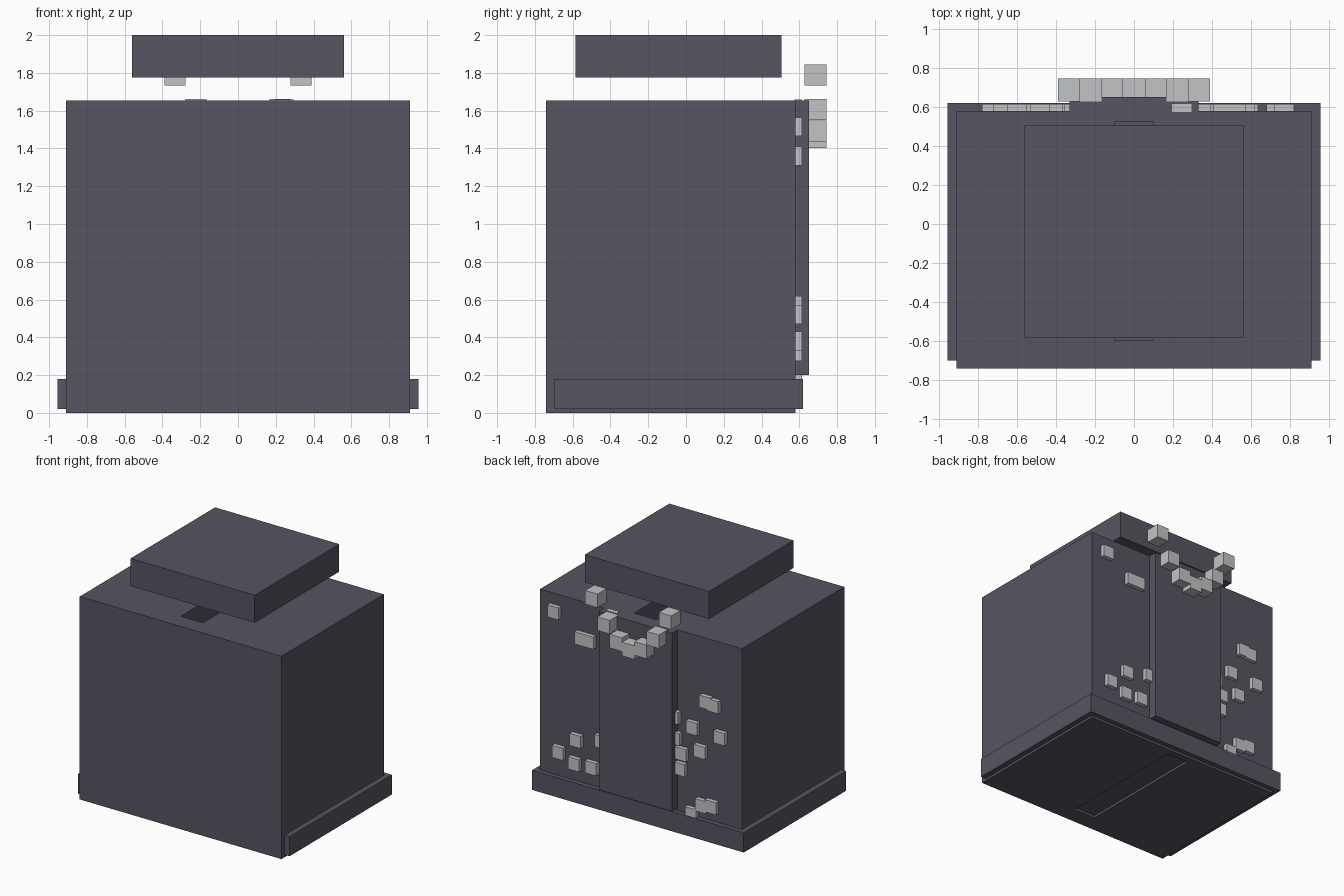
import bpy
import bmesh
from mathutils import Vector

default_cube = bpy.data.objects.get("Cube")
if default_cube:
    bpy.data.objects.remove(default_cube, do_unlink=True)


def make_material(name, colour):
    mat = bpy.data.materials.new(name)
    mat.use_nodes = True
    mat.diffuse_color = colour
    mat.node_tree.nodes["Principled BSDF"].inputs["Base Color"].default_value = colour
    return mat


charcoal = make_material("charcoal", (0.093, 0.091, 0.122, 1))
pale_grey = make_material("pale_grey", (0.539, 0.546, 0.565, 1))


def box(name, low, high, mat):
    """Axis-aligned box between two opposite corners."""
    low, high = Vector(low), Vector(high)
    size, middle = high - low, (low + high) / 2
    bm = bmesh.new()
    bmesh.ops.create_cube(bm, size=1)
    for v in bm.verts:
        v.co = Vector(a * b for a, b in zip(v.co, size))
    mesh = bpy.data.meshes.new(name)
    bm.to_mesh(mesh)
    bm.free()
    mesh.materials.append(mat)
    obj = bpy.data.objects.new(name, mesh)
    obj.location = middle
    bpy.context.collection.objects.link(obj)
    return obj


# Main body with a long slot cut down through it
body = box("body", (-0.91, -0.74, 0), (0.91, 0.58, 1.655), charcoal)
cutter = box("slot_cutter", (-0.1, -0.595, -0.2), (0.1, 0.525, 1.9), charcoal)
cutter.hide_render = True
cut = body.modifiers.new("slot", "BOOLEAN")
cut.operation = "DIFFERENCE"
cut.solver = "EXACT"
cut.object = cutter
bpy.context.view_layer.objects.active = body
bpy.ops.object.modifier_apply(modifier=cut.name)
bpy.data.objects.remove(cutter, do_unlink=True)

# Base plinth, floating lid and raised back panel
box("base_plinth", (-0.955, -0.70, 0.02), (0.955, 0.62, 0.18), charcoal)
box("floating_lid", (-0.56, -0.585, 1.775), (0.56, 0.505, 2), charcoal)
box("back_panel", (-0.33, 0.57, 0.2), (0.33, 0.652, 1.655), charcoal)

# Chain of cubes hanging in a curve: height of each link, centre outwards
link = 0.111
for step, z in enumerate((1.457, 1.492, 1.605, 1.79)):
    for side in ((1,) if step == 0 else (1, -1)):
        x = side * step * link
        box("chain_link", (x - link / 2, 0.627, z - link / 2),
            (x + link / 2, 0.745, z + link / 2), pale_grey)

# Studs scattered over the back wall (x, z)
studs = [
    (0.77, 1.515), (0.73, 0.38), (0.57, 0.52), (0.585, 0.325), (0.43, 0.335),
    (0.345, 0.57), (0.245, 1.61), (-0.48, 0.905), (-0.73, 0.89), (-0.55, 0.73),
    (-0.38, 0.665), (-0.365, 0.54), (-0.31, 0.95), (-0.32, 0.78),
    (-0.47, 0.2), (-0.56, 0.29), (-0.65, 0.305), (-0.6, 1.145), (-0.67, 1.135),
    (0.525, 1.36), (0.455, 1.36),
]
for x, z in studs:
    box("back_stud", (x - 0.05, 0.575, z - 0.05), (x + 0.05, 0.615, z + 0.05), pale_grey)
